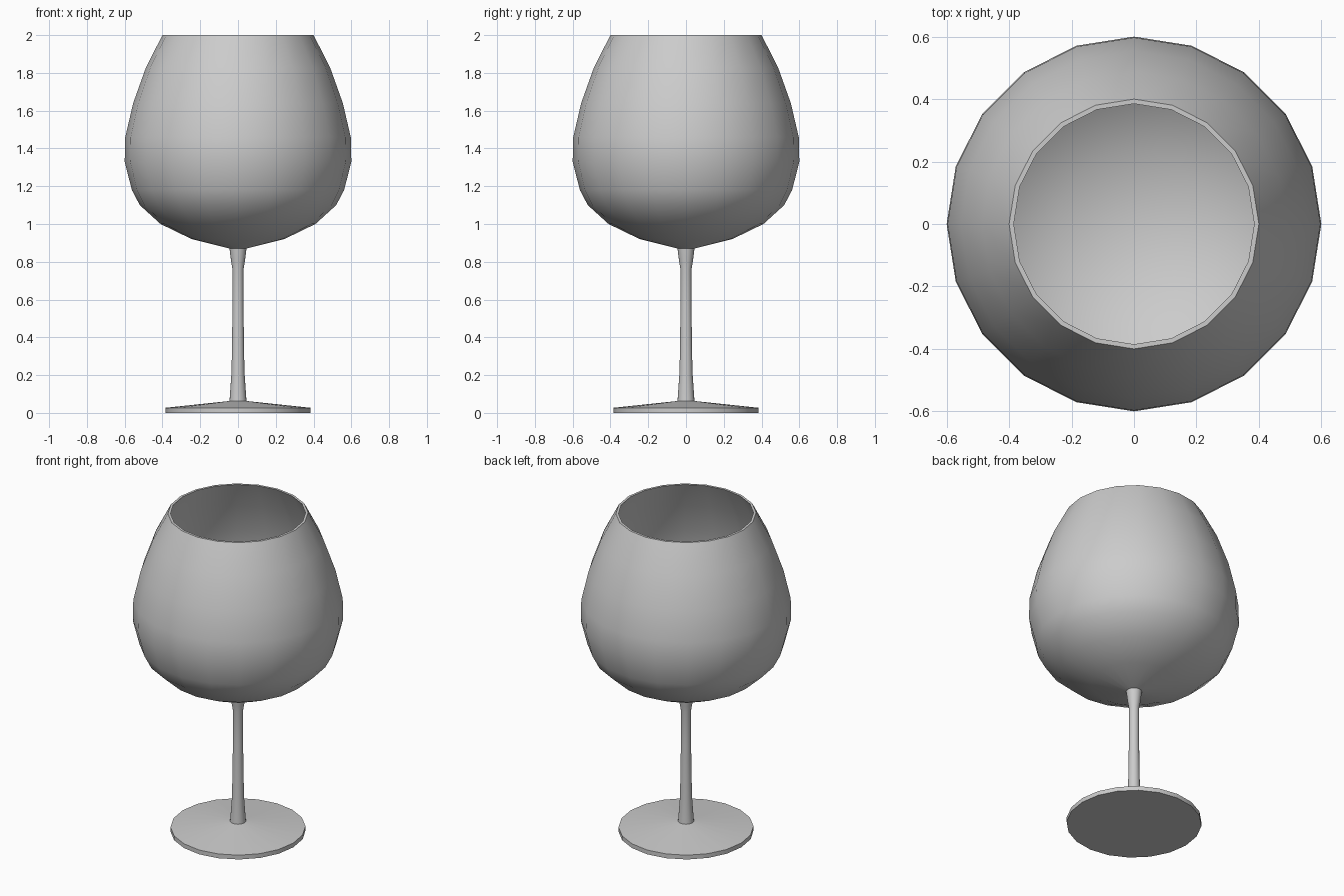
import bpy, bmesh, math

if "Cube" in bpy.data.objects:
    bpy.data.objects.remove(bpy.data.objects["Cube"])

SIDES = 20


def lathe(name, profile):
    """Revolve (radius, z) points around z; radius 0 closes to a pole."""
    bm = bmesh.new()
    rings = []
    for r, z in profile:
        if r == 0:
            rings.append([bm.verts.new((0, 0, z))] * SIDES)
        else:
            rings.append([bm.verts.new((r * math.cos(2 * math.pi * i / SIDES),
                                        r * math.sin(2 * math.pi * i / SIDES), z))
                          for i in range(SIDES)])
    for a, b in zip(rings, rings[1:]):
        for i in range(SIDES):
            j = (i + 1) % SIDES
            bm.faces.new(list(dict.fromkeys((a[i], a[j], b[j], b[i]))))
    mesh = bpy.data.meshes.new(name)
    bm.to_mesh(mesh)
    bm.free()
    obj = bpy.data.objects.new(name, mesh)
    bpy.context.collection.objects.link(obj)
    bpy.ops.object.select_all(action='DESELECT')
    obj.select_set(True)
    bpy.context.view_layer.objects.active = obj
    bpy.ops.object.shade_smooth_by_angle(angle=math.radians(35))
    return obj


# Foot: flat disc underneath, shallow cone on top
lathe("foot", [(0, 0), (0.385, 0), (0.385, 0.027), (0.045, 0.063)])

# Stem: slim, flaring slightly at both ends
lathe("stem", [(0.045, 0.063), (0.034, 0.22), (0.029, 0.55),
               (0.029, 0.76), (0.036, 0.80), (0.045, 0.87)])

# Bowl: outer wall up to the rim, then the inner wall down to the centre
lathe("bowl", [(0.045, 0.87), (0.245, 0.92), (0.41, 1.0), (0.52, 1.10),
               (0.562, 1.18), (0.60, 1.33), (0.597, 1.46), (0.555, 1.64),
               (0.487, 1.83), (0.40, 2.0),
               (0.385, 2.0), (0.473, 1.825), (0.54, 1.637), (0.582, 1.458),
               (0.585, 1.333), (0.548, 1.187), (0.509, 1.111), (0.402, 1.014),
               (0.24, 0.935), (0, 0.885)])
